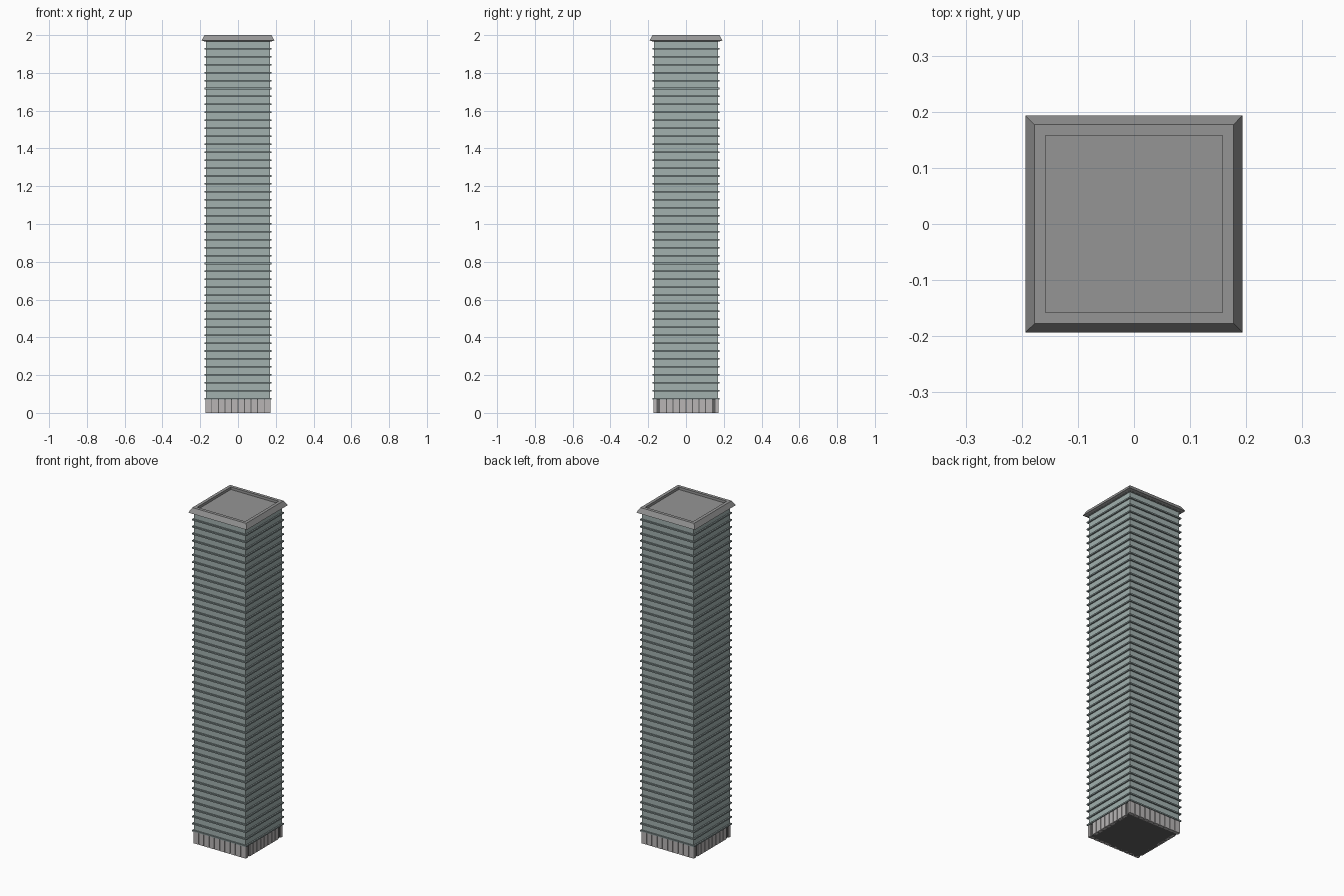
import bpy, bmesh

if "Cube" in bpy.data.objects:
    bpy.data.objects.remove(bpy.data.objects["Cube"])

FLOORS = 45
Z0, Z1 = 0.075, 1.97
PITCH = (Z1 - Z0) / FLOORS


def material(name, rgb):
    m = bpy.data.materials.new(name)
    m.diffuse_color = (*rgb, 1)
    m.use_nodes = True
    m.node_tree.nodes["Principled BSDF"].inputs["Base Color"].default_value = m.diffuse_color
    return m


def finish(bm, name, mat=None):
    bmesh.ops.recalc_face_normals(bm, faces=bm.faces)
    me = bpy.data.meshes.new(name)
    bm.to_mesh(me)
    bm.free()
    ob = bpy.data.objects.new(name, me)
    bpy.context.collection.objects.link(ob)
    if mat:
        me.materials.append(mat)
    return ob


def square_loft(name, profile, mat=None):
    """Sweep (half width, z) points round a square and cap both ends."""
    bm = bmesh.new()
    rings = [[bm.verts.new((sx * r, sy * r, z))
              for sx, sy in ((-1, -1), (1, -1), (1, 1), (-1, 1))] for r, z in profile]
    for a, b in zip(rings, rings[1:]):
        for i in range(4):
            j = (i + 1) % 4
            bm.faces.new((a[i], a[j], b[j], b[i]))
    bm.faces.new(rings[0][::-1])
    bm.faces.new(rings[-1])
    return finish(bm, name, mat)


def add_box(bm, x0, x1, y0, y1, z0, z1):
    v = bmesh.ops.create_cube(bm, size=1)["verts"]
    bmesh.ops.scale(bm, vec=(x1 - x0, y1 - y0, z1 - z0), verts=v)
    bmesh.ops.translate(bm, vec=((x0 + x1) / 2, (y0 + y1) / 2, (z0 + z1) / 2), verts=v)


glass = material("glass", (0.36, 0.44, 0.43))
slab = material("slab", (0.26, 0.32, 0.32))
stone = material("stone", (0.48, 0.46, 0.46))
dark = material("dark", (0.12, 0.12, 0.12))
roof = material("roof", (0.3, 0.3, 0.3))

# Ground floor: dark core behind a ring of stone piers
square_loft("lobby_core", [(0.167, 0), (0.167, Z0)], dark)
bm = bmesh.new()
N, E, D = 10, 0.173, 0.155
step = 2 * E / N
for i in range(N):
    a, b = -E + i * step + 0.002, -E + (i + 1) * step - 0.002
    a, b = (-E if i == 0 else a), (E if i == N - 1 else b)
    for s in (-1, 1):
        lo, hi = sorted((s * D, s * E))
        add_box(bm, a, b, lo, hi, 0, Z0)
        if 0 < i < N - 1:
            add_box(bm, lo, hi, a, b, 0, Z0)
finish(bm, "lobby_piers", stone)

# Glazed shaft
square_loft("glass_shaft", [(0.17, Z0), (0.17, Z1)], glass)

# Projecting floor slabs, one per storey
for i in range(FLOORS + 1):
    z = Z0 + i * PITCH
    square_loft("floor_slab", [(0.178, z - 0.004), (0.178, z + 0.004)], slab)

# Roof cap: flared rim, parapet and sunken deck
square_loft("roof_cap", [(0.172, 1.965), (0.193, 1.972), (0.177, 2.0),
                         (0.158, 2.0), (0.158, 1.985)], roof)
